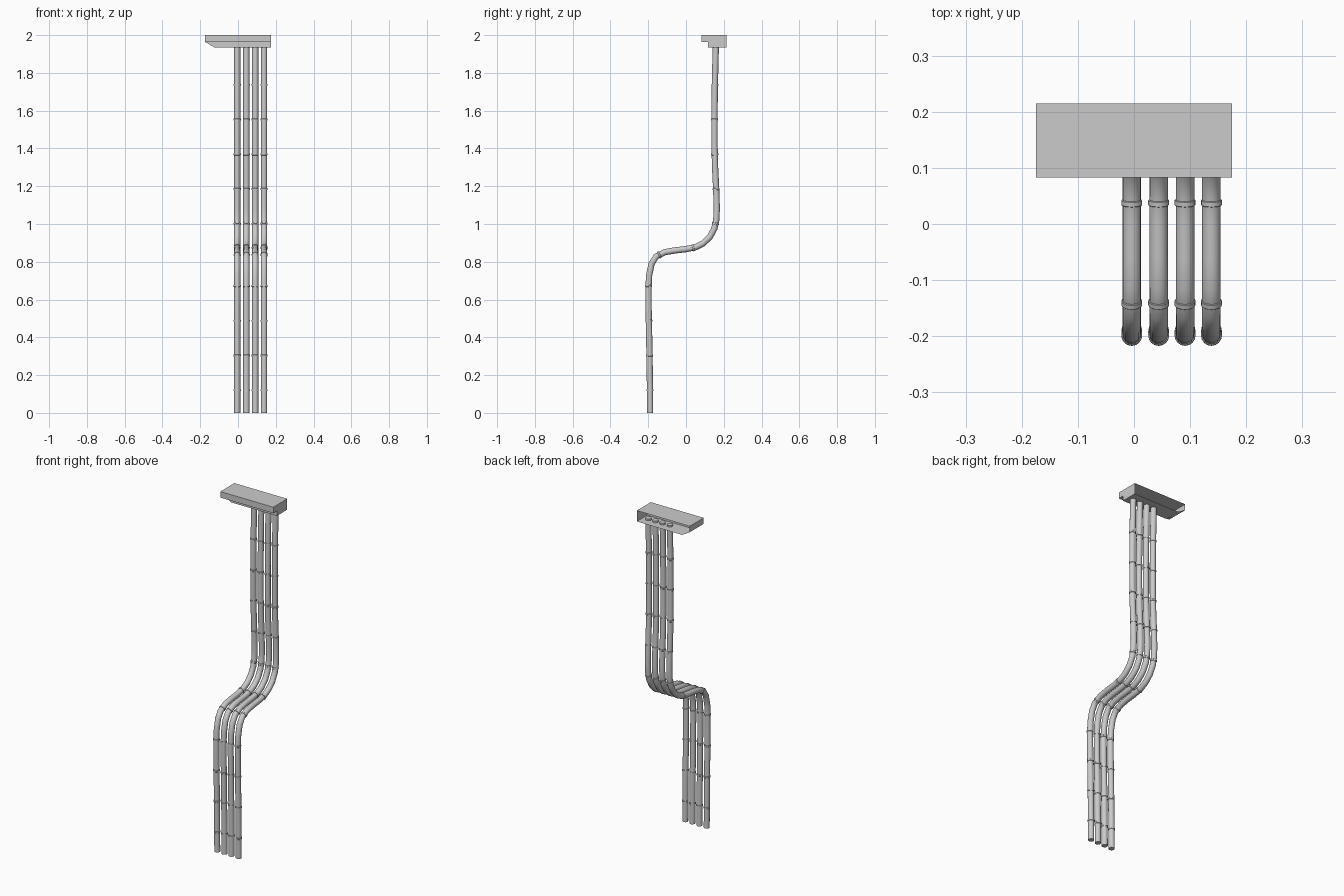
import bpy, bmesh, math
from mathutils import Vector

if "Cube" in bpy.data.objects:
    bpy.data.objects.remove(bpy.data.objects["Cube"])

PIPE_X = [-0.004, 0.044, 0.091, 0.138]
SIDES = 16

# Pipe centre line in the (y, z) plane, bottom to top
PATH = [Vector(p) for p in [
    (-0.190, 0.0), (-0.191, 0.15), (-0.194, 0.35), (-0.198, 0.55), (-0.199, 0.66),
    (-0.195, 0.73), (-0.182, 0.79), (-0.158, 0.828), (-0.112, 0.851), (-0.06, 0.860),
    (0.0, 0.867), (0.05, 0.877), (0.09, 0.897), (0.126, 0.931), (0.150, 0.975),
    (0.160, 1.02), (0.163, 1.08), (0.160, 1.18), (0.154, 1.3), (0.151, 1.42),
    (0.151, 1.6), (0.153, 1.75), (0.158, 1.945)]]


def new_object(name, bm):
    bmesh.ops.recalc_face_normals(bm, faces=bm.faces)
    mesh = bpy.data.meshes.new(name)
    bm.to_mesh(mesh)
    bm.free()
    obj = bpy.data.objects.new(name, mesh)
    bpy.context.collection.objects.link(obj)
    return obj


def sweep(bm, x, points, tangents, radii):
    """Round tube through points of the yz plane, capped at both ends."""
    rings = []
    for p, t, r in zip(points, tangents, radii):
        n = Vector((-t.y, t.x))
        ring = []
        for i in range(SIDES):
            a = 2 * math.pi * i / SIDES
            q = p + n * (r * math.sin(a))
            ring.append(bm.verts.new((x + r * math.cos(a), q.x, q.y)))
        rings.append(ring)
    for a, b in zip(rings, rings[1:]):
        for i in range(SIDES):
            j = (i + 1) % SIDES
            bm.faces.new((a[i], a[j], b[j], b[i]))
    bm.faces.new(rings[0][::-1])
    bm.faces.new(rings[-1])


def at_length(s):
    """Point and direction at distance s along the path."""
    for a, b in zip(PATH, PATH[1:]):
        d = (b - a).length
        if s <= d:
            return a + (b - a) * (s / d), (b - a).normalized()
        s -= d
    return PATH[-1], (PATH[-1] - PATH[-2]).normalized()


def smooth(obj):
    bpy.ops.object.select_all(action='DESELECT')
    obj.select_set(True)
    bpy.context.view_layer.objects.active = obj
    bpy.ops.object.shade_smooth_by_angle(angle=math.radians(35))


last = len(PATH) - 1
tangents = [(PATH[min(i + 1, last)] - PATH[max(i - 1, 0)]).normalized()
            for i in range(last + 1)]
total = sum((b - a).length for a, b in zip(PATH, PATH[1:]))

for k, x in enumerate(PIPE_X):
    # Bent pipe
    bm = bmesh.new()
    sweep(bm, x, PATH, tangents, [0.0165] * len(PATH))
    smooth(new_object(f"pipe_{k + 1}", bm))

    # Evenly spaced collars along the pipe
    bm = bmesh.new()
    s = 0.12
    while s < total - 0.03:
        p, t = at_length(s)
        pts = [p + t * d for d in (-0.005, -0.004, 0.004, 0.005)]
        sweep(bm, x, pts, [t] * 4, [0.0175, 0.0187, 0.0187, 0.0175])
        s += 0.184
    smooth(new_object(f"pipe_collars_{k + 1}", bm))

# Junction box: thin shell, open at the back, stepped front, sloped left end
X, F, S, B = 0.175, 0.083, 0.117, 0.215
UP, MID, LOW, CUT = 2.0, 1.964, 1.935, -0.125
bm = bmesh.new()


def face(*pts):
    bm.faces.new([bm.verts.new(p) for p in pts])


face((-X, F, UP), (X, F, UP), (X, B, UP), (-X, B, UP))              # top
face((-X, F, MID), (X, F, MID), (X, F, UP), (-X, F, UP))            # upper front
face((-X, F, MID), (-X, S, MID), (X, S, MID), (X, F, MID))          # ledge
face((CUT, S, LOW), (X, S, LOW), (X, S, MID), (-X, S, MID))         # lower front
face((CUT, S, LOW), (CUT, B, LOW), (X, B, LOW), (X, S, LOW))        # floor
face((-X, S, MID), (-X, B, MID), (CUT, B, LOW), (CUT, S, LOW))      # slope
face((-X, F, MID), (-X, F, UP), (-X, B, UP), (-X, B, MID), (-X, S, MID))
face((X, F, MID), (X, S, MID), (X, S, LOW), (X, B, LOW), (X, B, UP), (X, F, UP))
bmesh.ops.remove_doubles(bm, verts=bm.verts, dist=1e-5)
new_object("junction_box", bm)
